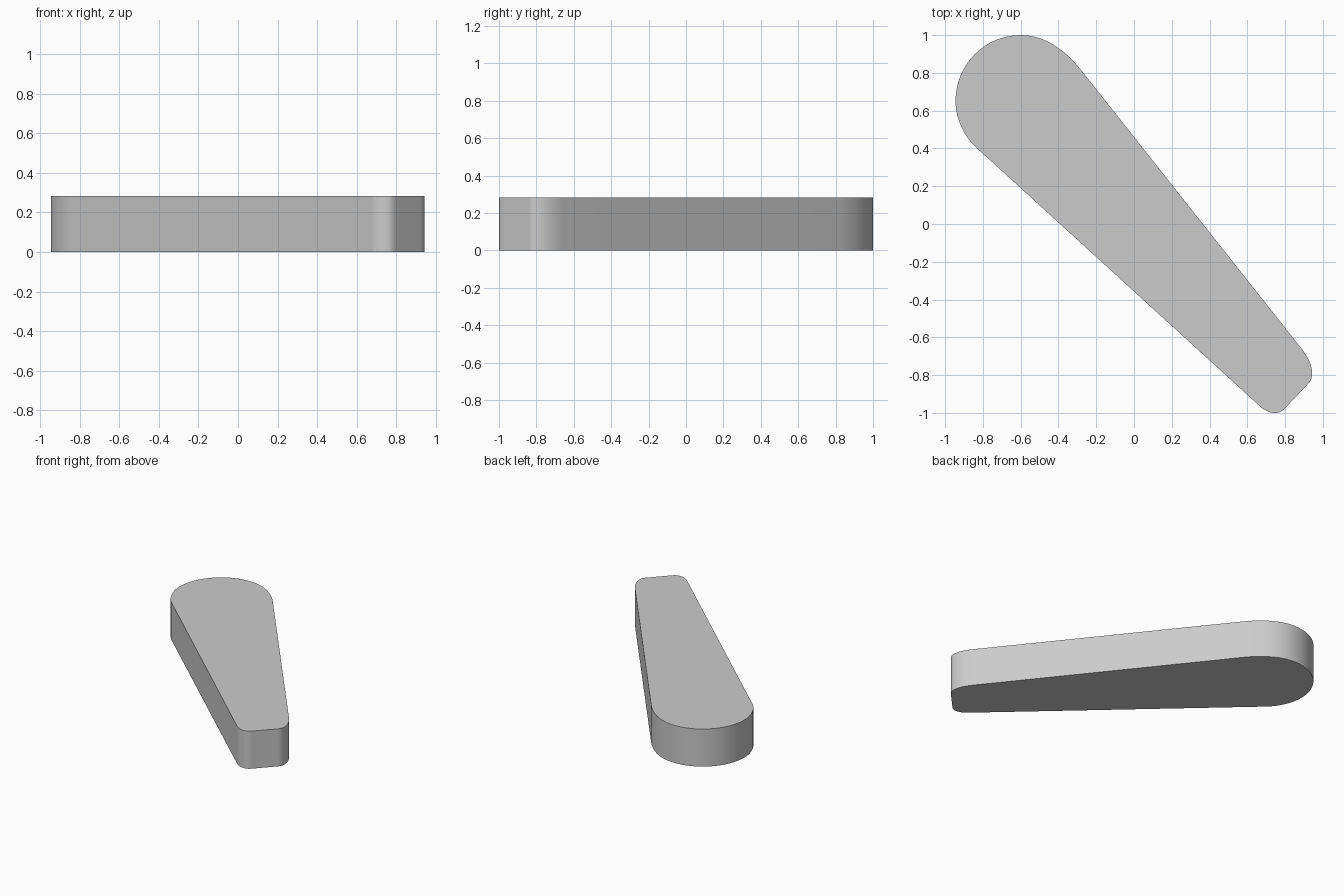
import bpy, bmesh
from mathutils import Vector
from mathutils.geometry import interpolate_bezier

if "Cube" in bpy.data.objects:
    bpy.data.objects.remove(bpy.data.objects["Cube"])

HEIGHT = 0.283
# Outline nodes: position, direction of travel, incoming handle, outgoing handle
NODES = [
    ((-0.28, 0.815), (-0.62, 0.785), 0, 0.13),
    ((-0.60, 1.00), (-1, 0), 0.13, 0.192),
    ((-0.945, 0.65), (0, -1), 0.193, 0.09),
    ((-0.84, 0.409), (0.74, -0.673), 0.08, 0),
    ((0.67, -0.968), (0.74, -0.673), 0, 0.025),
    ((0.745, -1.00), (1, 0), 0.03, 0.025),
    ((0.80, -0.975), (0.68, 0.73), 0.025, 0),
    ((0.92, -0.848), (0.68, 0.73), 0, 0.025),
    ((0.943, -0.79), (0, 1), 0.025, 0.045),
    ((0.885, -0.657), (-0.62, 0.785), 0.05, 0),
]


def outline(nodes, steps=16):
    pts = []
    for i, (p, d, _, out) in enumerate(nodes):
        q, e, inc, _ = nodes[(i + 1) % len(nodes)]
        p, d, q, e = (Vector(v) for v in (p, d, q, e))
        if out == 0 and inc == 0:  # straight side
            pts.append(p)
        else:
            pts += interpolate_bezier(p, p + d * out, q - e * inc, q, steps + 1)[:-1]
    return pts


# Tapered lever plate: rounded outline extruded upward
bm = bmesh.new()
base = bm.faces.new([bm.verts.new((p[0], p[1], 0)) for p in outline(NODES)])
top = bmesh.ops.extrude_face_region(bm, geom=[base], use_keep_orig=True)["geom"]
bmesh.ops.translate(bm, vec=(0, 0, HEIGHT),
                    verts=[v for v in top if isinstance(v, bmesh.types.BMVert)])
bmesh.ops.recalc_face_normals(bm, faces=bm.faces)
mesh = bpy.data.meshes.new("tapered_plate")
bm.to_mesh(mesh)
bm.free()
plate = bpy.data.objects.new("tapered_plate", mesh)
bpy.context.collection.objects.link(plate)

# Smooth rounded walls, crisp rims
bpy.context.view_layer.objects.active = plate
plate.select_set(True)
bpy.ops.object.shade_smooth_by_angle()
